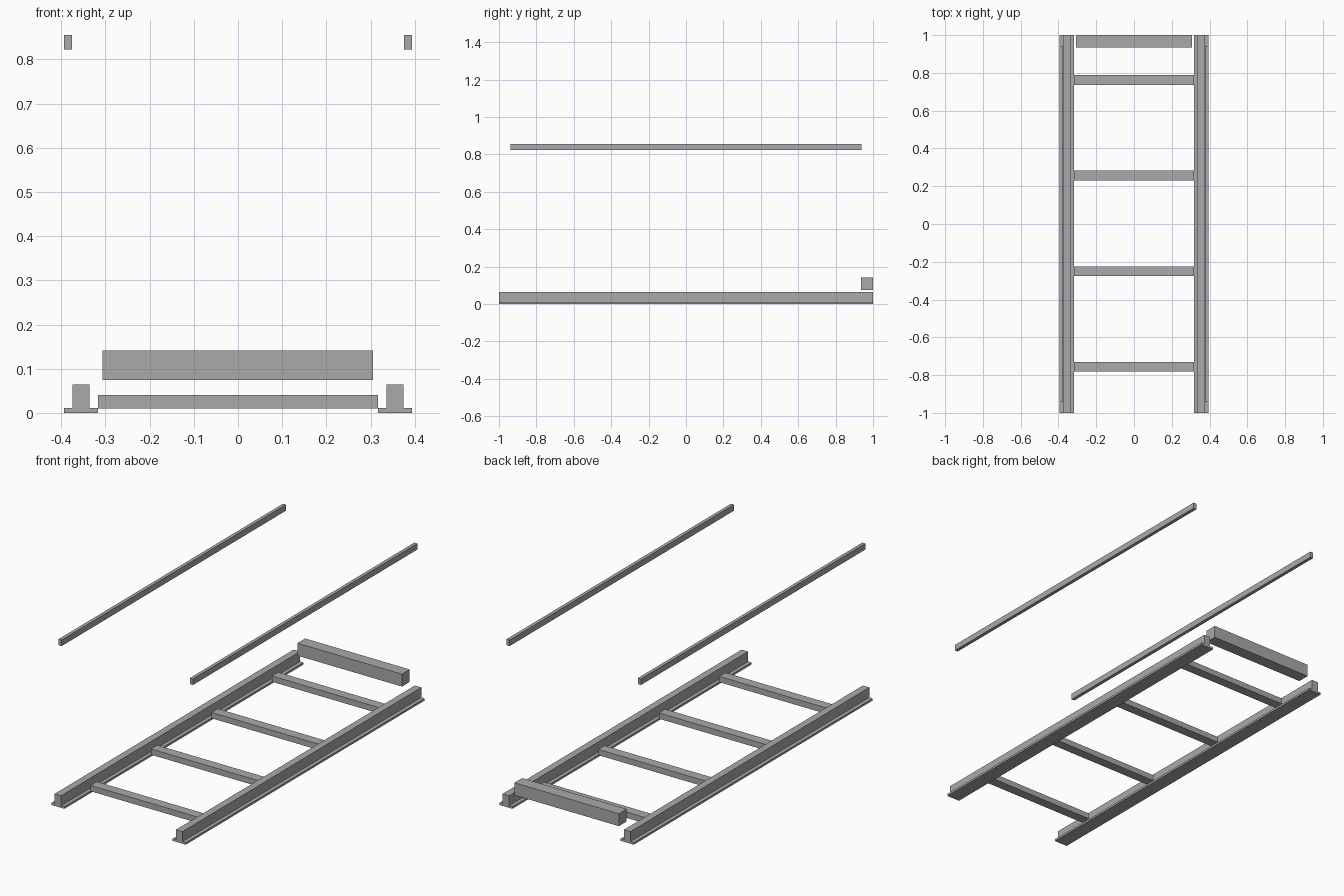
import bpy

if "Cube" in bpy.data.objects:
    bpy.data.objects.remove(bpy.data.objects["Cube"])

grey = bpy.data.materials.new("plain_grey")
grey.diffuse_color = (0.4, 0.4, 0.4, 1)
grey.use_nodes = True
grey.node_tree.nodes["Principled BSDF"].inputs["Base Color"].default_value = grey.diffuse_color


def box(name, x, y, z):
    """Box from (min, max) ranges along each axis."""
    bpy.ops.mesh.primitive_cube_add(size=1)
    ob = bpy.context.object
    ob.name = name
    ranges = (x, y, z)
    ob.location = [(a + b) / 2 for a, b in ranges]
    ob.scale = [b - a for a, b in ranges]
    bpy.ops.object.transform_apply(location=True, rotation=True, scale=True)
    ob.data.materials.append(grey)
    return ob


def inverted_tee(name, cx):
    """Bottom rail: wide thin flange with an upright web, one closed profile."""
    f, w, t, h = 0.0385, 0.019, 0.011, 0.064
    profile = [(-f, 0), (f, 0), (f, t), (w, t), (w, h), (-w, h), (-w, t), (-f, t)]
    n = len(profile)
    verts = [(cx + x, y, z) for y in (-1, 1) for x, z in profile]
    faces = [tuple(range(n)), tuple(reversed(range(n, 2 * n)))]
    faces += [(i, i + n, (i + 1) % n + n, (i + 1) % n) for i in range(n)]
    me = bpy.data.meshes.new(name)
    me.from_pydata(verts, [], faces)
    me.materials.append(grey)
    bpy.context.collection.objects.link(bpy.data.objects.new(name, me))


# Bottom rails and the slim floating upper rails, on both sides
for side, s in (("left", -1), ("right", 1)):
    inverted_tee(side + "_bottom_rail", s * 0.3555)
    box(side + "_upper_rail", sorted((s * 0.376, s * 0.394)), (-0.939, 0.939), (0.823, 0.855))

# Cross rungs between the bottom rails
for i in range(4):
    y = -0.756 + i * 0.506
    box(f"cross_rung_{i + 1}", (-0.3165, 0.3165), (y - 0.026, y + 0.026), (0.01, 0.041))

# Raised beam at the back
box("back_beam", (-0.307, 0.306), (0.935, 1.0), (0.075, 0.141))
